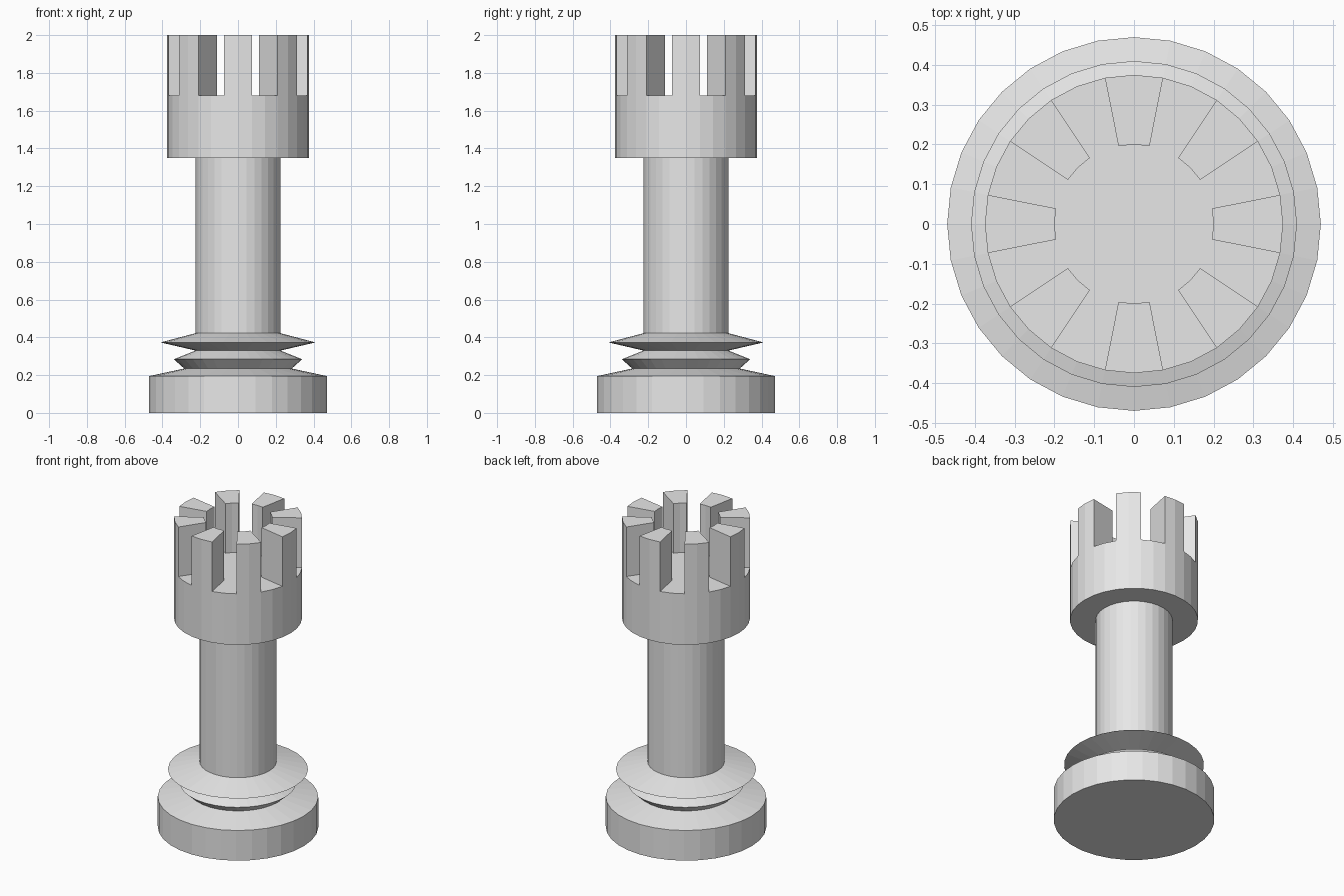
import bpy, bmesh, math
from mathutils import Vector

if "Cube" in bpy.data.objects:
    bpy.data.objects.remove(bpy.data.objects["Cube"])

SIDES = 32

stone = bpy.data.materials.new("light_grey")
stone.diffuse_color = (0.8, 0.8, 0.8, 1)
stone.use_nodes = True
stone.node_tree.nodes["Principled BSDF"].inputs["Base Color"].default_value = stone.diffuse_color


def lathe(profile):
    """Revolve (radius, height) points around z; radius 0 makes a pole."""
    bm = bmesh.new()
    rings = []
    for r, z in profile:
        if r == 0:
            rings.append([bm.verts.new((0, 0, z))] * SIDES)
        else:
            rings.append([bm.verts.new((r * math.cos(2 * math.pi * i / SIDES),
                                        r * math.sin(2 * math.pi * i / SIDES), z))
                          for i in range(SIDES)])
    for low, high in zip(rings, rings[1:]):
        for i in range(SIDES):
            j = (i + 1) % SIDES
            loop = list(dict.fromkeys((low[i], low[j], high[j], high[i])))
            bm.faces.new(loop)
    return bm


def finish(name, bm):
    mesh = bpy.data.meshes.new(name)
    bm.to_mesh(mesh)
    bm.free()
    mesh.materials.append(stone)
    obj = bpy.data.objects.new(name, mesh)
    bpy.context.collection.objects.link(obj)
    return obj


# Foot, two sharp collars and the shaft, stacked end to end
finish("base", lathe([(0, 0), (0.47, 0), (0.47, 0.195), (0.285, 0.235)]))
finish("lower_collar", lathe([(0.285, 0.235), (0.34, 0.284), (0.225, 0.33)]))
finish("upper_collar", lathe([(0.225, 0.33), (0.41, 0.373), (0.225, 0.422)]))
finish("shaft", lathe([(0.225, 0.422), (0.225, 1.35)]))

# Crown: solid drum whose floor is split into a rim and a centre disc
crown = lathe([(0.225, 1.35), (0.375, 1.35), (0.375, 1.68), (0.2, 1.68), (0, 1.68)])

# Battlements: raise the two rim faces on each side of every 45 degree direction
rim = []
for f in crown.faces:
    c = f.calc_center_median()
    if c.z > 1.67 and c.xy.length > 0.2:
        step = math.degrees(math.atan2(c.y, c.x)) % 45
        if min(step, 45 - step) < 11.25:
            rim.append(f)
new = bmesh.ops.extrude_face_region(crown, geom=rim)["geom"]
bmesh.ops.translate(crown, vec=Vector((0, 0, 0.32)),
                    verts=[v for v in new if isinstance(v, bmesh.types.BMVert)])
old = [f for f in rim if f.is_valid]
if old:
    bmesh.ops.delete(crown, geom=old, context="FACES")
bmesh.ops.recalc_face_normals(crown, faces=crown.faces[:])
finish("crown", crown)
